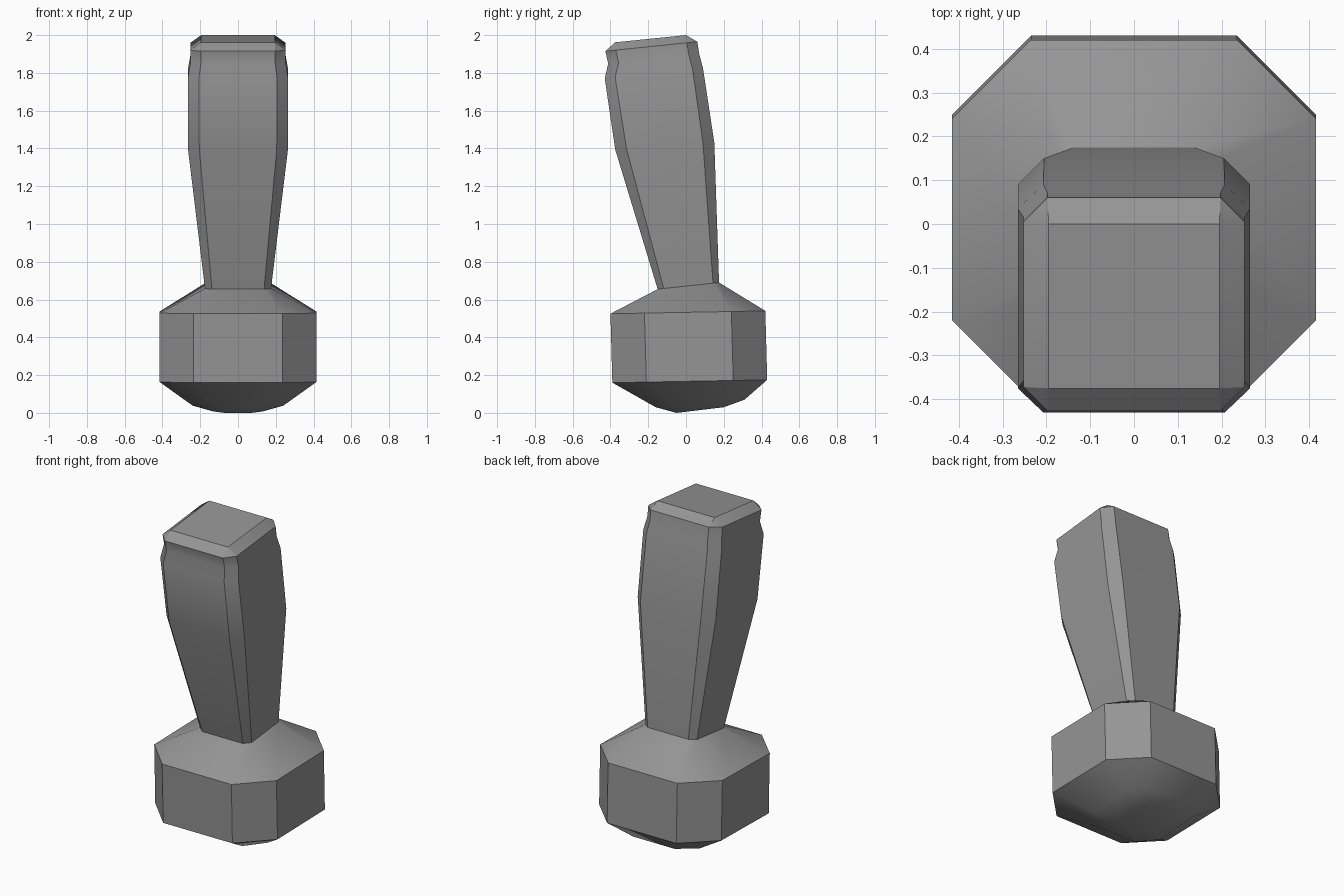
import bpy
import bmesh
from math import radians

default_cube = bpy.data.objects.get("Cube")
if default_cube:
    bpy.data.objects.remove(default_cube, do_unlink=True)

# One flat colour for the whole solid
grey = bpy.data.materials.new("plain_grey")
grey.use_nodes = True
colour = (0.3, 0.3, 0.3, 1.0)
grey.diffuse_color = colour
grey.node_tree.nodes["Principled BSDF"].inputs["Base Color"].default_value = colour


def chamfered_ring(bm, front, back, half_width, cut_x, cut_y):
    """Tilted rectangle with cut corners; front and back are (y, z) points."""
    (yf, zf), (yb, zb) = front, back
    flat = half_width - cut_x
    outline = [
        (-flat, yf), (flat, yf),
        (half_width, yf + cut_y), (half_width, yb - cut_y),
        (flat, yb), (-flat, yb),
        (-half_width, yb - cut_y), (-half_width, yf + cut_y),
    ]
    slope = (zb - zf) / (yb - yf)
    return [bm.verts.new((x, y, zf + (y - yf) * slope)) for x, y in outline]


def loft(name, sections):
    """Bridge the sections into one closed solid."""
    bm = bmesh.new()
    rings = [chamfered_ring(bm, *section) for section in sections]
    for lower, upper in zip(rings, rings[1:]):
        count = len(lower)
        for i in range(count):
            j = (i + 1) % count
            bm.faces.new((lower[i], lower[j], upper[j], upper[i]))
    bm.faces.new(list(reversed(rings[0])))
    bm.faces.new(rings[-1])
    # Sections without cut corners collapse to plain rectangles
    bmesh.ops.remove_doubles(bm, verts=bm.verts[:], dist=0.0005)
    bmesh.ops.recalc_face_normals(bm, faces=bm.faces[:])
    mesh = bpy.data.meshes.new(name)
    bm.to_mesh(mesh)
    bm.free()
    mesh.materials.append(grey)
    obj = bpy.data.objects.new(name, mesh)
    bpy.context.collection.objects.link(obj)
    return obj


# front (y, z), back (y, z), half width, corner cut in x, corner cut in y
sections = [
    # rounded underside
    ((-0.05, 0.0), (0.20, 0.03), 0.13, 0.06, 0.06),
    ((-0.16, 0.03), (0.31, 0.07), 0.24, 0.10, 0.10),
    # heavy base block
    ((-0.39, 0.16), (0.43, 0.175), 0.415, 0.18, 0.18),
    ((-0.40, 0.525), (0.42, 0.54), 0.415, 0.18, 0.18),
    # narrow neck
    ((-0.15, 0.655), (0.175, 0.69), 0.175, 0.037, 0.032),
    # flared, leaning shaft
    ((-0.375, 1.395), (0.15, 1.43), 0.265, 0.06, 0.06),
    ((-0.43, 1.77), (0.09, 1.825), 0.265, 0.058, 0.055),
    # shallow waist and lip
    ((-0.412, 1.85), (0.07, 1.90), 0.252, 0.055, 0.055),
    ((-0.427, 1.915), (0.06, 1.965), 0.252, 0.055, 0.055),
    # square top
    ((-0.375, 1.962), (0.0, 2.0), 0.195, 0.0, 0.0),
]
handle = loft("club_shaft_and_base", sections)

bpy.ops.object.select_all(action="DESELECT")
handle.select_set(True)
bpy.context.view_layer.objects.active = handle
bpy.ops.object.shade_smooth_by_angle(angle=radians(30))
